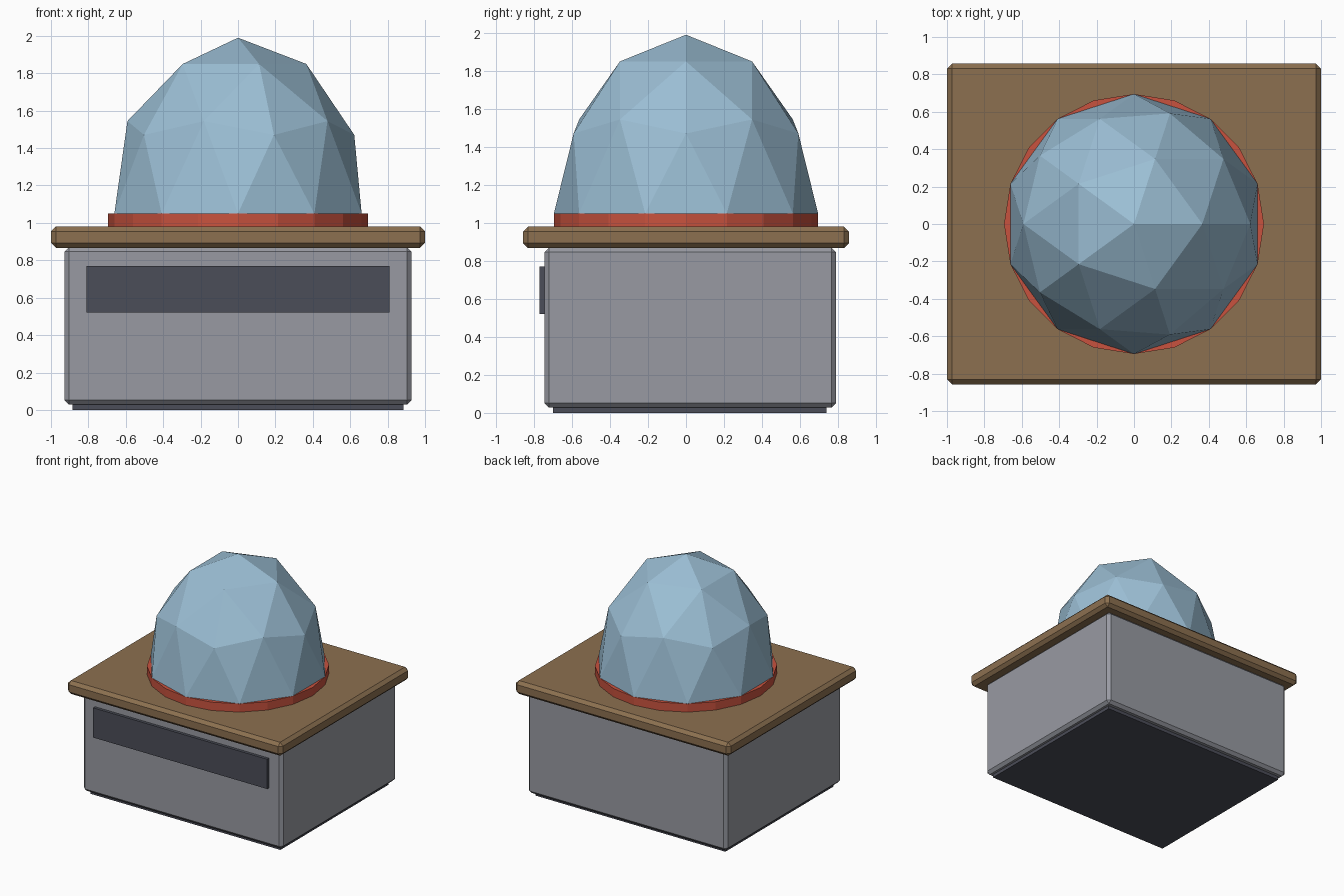
import bpy, bmesh

if "Cube" in bpy.data.objects:
    bpy.data.objects.remove(bpy.data.objects["Cube"])


def material(name, srgb):
    m = bpy.data.materials.new(name)
    lin = [(c / 255 / 12.92) if c < 11 else ((c / 255 + 0.055) / 1.055) ** 2.4 for c in srgb]
    m.diffuse_color = (*lin, 1.0)
    m.use_nodes = True
    m.node_tree.nodes["Principled BSDF"].inputs["Base Color"].default_value = m.diffuse_color
    return m


grey = material("light grey", (152, 154, 162))
dark = material("dark grey", (75, 77, 88))
brown = material("wood brown", (140, 112, 80))
red = material("red", (200, 82, 62))
blue = material("pale blue", (155, 190, 212))


def finish(name, bm, mat):
    bmesh.ops.recalc_face_normals(bm, faces=bm.faces)
    me = bpy.data.meshes.new(name)
    bm.to_mesh(me)
    bm.free()
    me.materials.append(mat)
    ob = bpy.data.objects.new(name, me)
    bpy.context.collection.objects.link(ob)
    return ob


def box(name, lo, hi, mat, bevel=0.0):
    bm = bmesh.new()
    bmesh.ops.create_cube(bm, size=1)
    for v in bm.verts:
        v.co = [lo[i] + (v.co[i] + 0.5) * (hi[i] - lo[i]) for i in range(3)]
    if bevel:
        bmesh.ops.bevel(bm, geom=bm.edges[:], offset=bevel, segments=1,
                        affect='EDGES', profile=0.5)
    return finish(name, bm, mat)


# Cabinet: foot plate, body, front panel and overhanging top
box("foot_plate", (-0.885, -0.70, 0.0), (0.885, 0.74, 0.04), dark)
box("body", (-0.928, -0.745, 0.028), (0.928, 0.79, 0.87), grey, 0.024)
box("front_panel", (-0.81, -0.77, 0.52), (0.81, -0.735, 0.77), dark)
box("top_slab", (-1.0, -0.857, 0.867), (1.0, 0.857, 0.98), brown, 0.026)

# Twenty-sided collar under the dome, first corner on +x
bm = bmesh.new()
bmesh.ops.create_cone(bm, cap_ends=True, segments=20, radius1=0.695, radius2=0.695, depth=0.08)
bmesh.ops.translate(bm, vec=(0, 0, 1.01), verts=bm.verts)
finish("dome_collar", bm, red)

# Faceted dome: upper half of an icosphere, stretched upward
bm = bmesh.new()
bmesh.ops.create_icosphere(bm, subdivisions=2, radius=1)
bmesh.ops.delete(bm, geom=[v for v in bm.verts if v.co.z < -0.01], context='VERTS')
for v in bm.verts:
    v.co = (v.co.x * 0.695, v.co.y * 0.695, 1.05 + v.co.z * 0.94)
bmesh.ops.holes_fill(bm, edges=[e for e in bm.edges if e.is_boundary], sides=0)
finish("dome", bm, blue)
